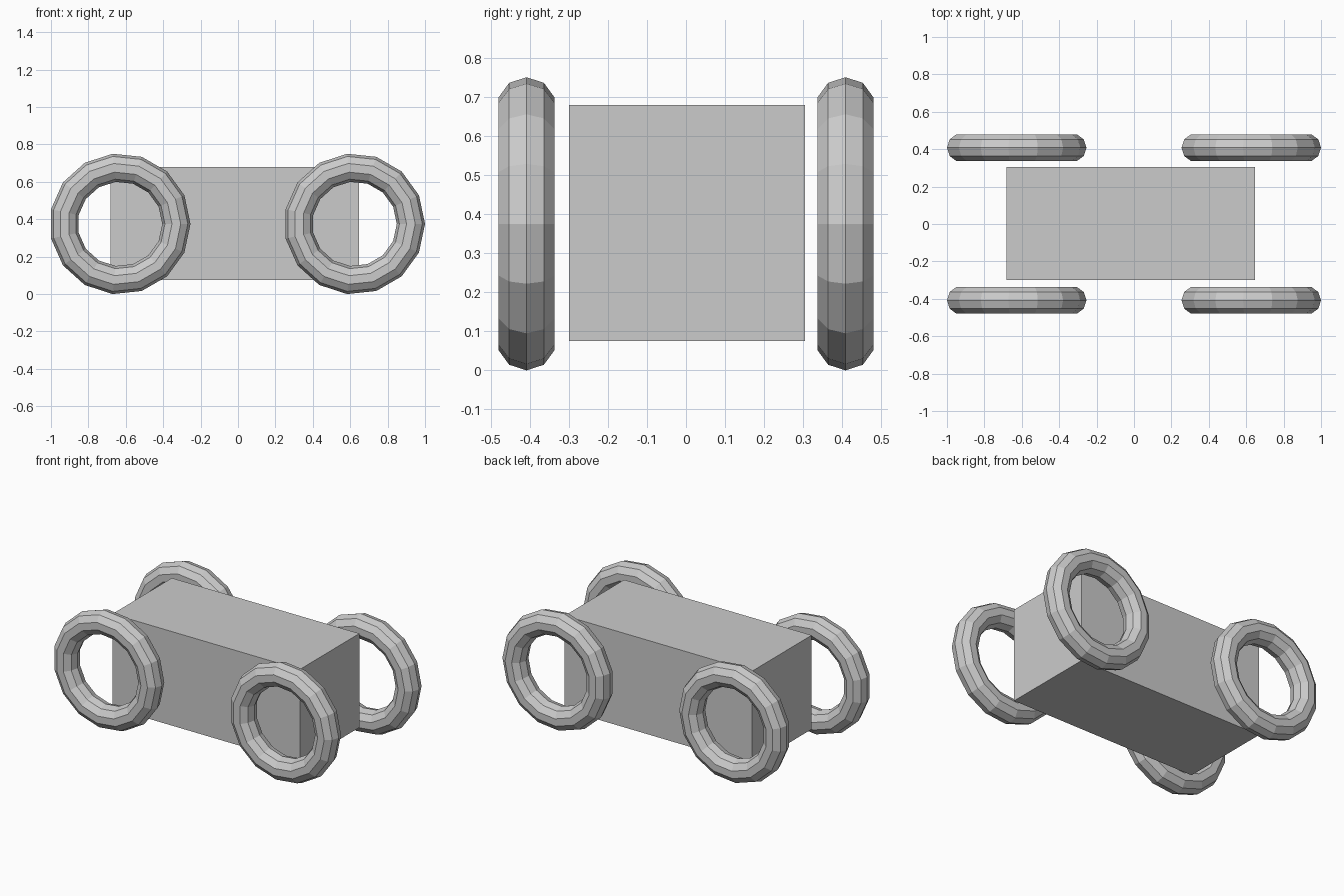
import bpy
from math import pi

if "Cube" in bpy.data.objects:
    bpy.data.objects.remove(bpy.data.objects["Cube"])

# Body block
bpy.ops.mesh.primitive_cube_add(size=1, location=(-0.017, 0.0025, 0.377))
body = bpy.context.object
body.name = "body"
body.scale = (1.33, 0.603, 0.603)

# Four low-poly ring wheels, standing upright along the sides
for x, end in ((-0.631, "left"), (0.623, "right")):
    for y, side in ((-0.408, "front"), (0.408, "back")):
        bpy.ops.mesh.primitive_torus_add(
            major_radius=0.3015, minor_radius=0.0755,
            major_segments=15, minor_segments=10,
            location=(x, y, 0.375), rotation=(pi / 2, 0, 0))
        wheel = bpy.context.object
        wheel.name = f"wheel_{side}_{end}"
        bpy.ops.object.shade_flat()
